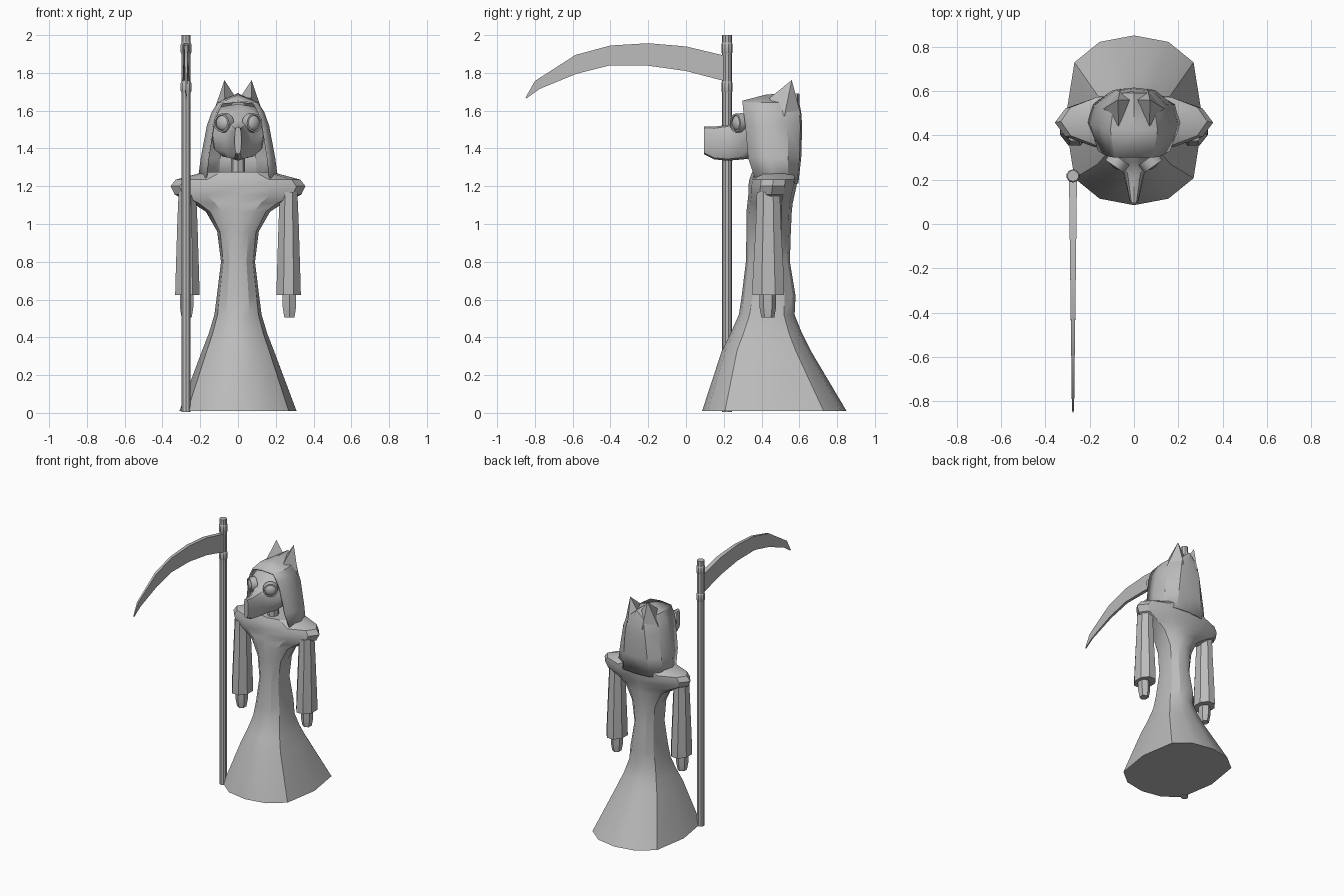
import bpy, bmesh
from math import sin, cos, pi, radians, copysign
from mathutils import Matrix, Vector

cube = bpy.data.objects.get("Cube")
if cube:
    bpy.data.objects.remove(cube, do_unlink=True)

grey = bpy.data.materials.new("plain grey")
grey.use_nodes = True
grey.diffuse_color = (0.5, 0.5, 0.5, 1)
grey.node_tree.nodes["Principled BSDF"].inputs["Base Color"].default_value = (0.5, 0.5, 0.5, 1)


def finish(name, bm, angle=30):
    """Turn a bmesh into a shaded object."""
    bmesh.ops.remove_doubles(bm, verts=bm.verts, dist=0.0005)
    bmesh.ops.recalc_face_normals(bm, faces=bm.faces)
    mesh = bpy.data.meshes.new(name)
    bm.to_mesh(mesh)
    bm.free()
    mesh.materials.append(grey)
    obj = bpy.data.objects.new(name, mesh)
    bpy.context.collection.objects.link(obj)
    bpy.ops.object.select_all(action="DESELECT")
    bpy.context.view_layer.objects.active = obj
    obj.select_set(True)
    bpy.ops.object.shade_smooth_by_angle(angle=radians(angle))
    return obj


def oval(cu, cv, ru, rv, n=12, pu=1.0, pv=1.0, turn=0.0):
    """Closed outline; powers below one make it boxier."""
    def bend(t, p):
        return 0.0 if abs(t) < 1e-6 else copysign(abs(t) ** p, t)
    angles = [2 * pi * i / n + turn for i in range(n)]
    return [(cu + ru * bend(sin(a), pu), cv - rv * bend(cos(a), pv)) for a in angles]


def loft(name, rings, closed=True, caps=True, angle=30):
    """Skin a stack of rings that share one point count."""
    bm = bmesh.new()
    rows = [[bm.verts.new(p) for p in r] for r in rings]
    n = len(rows[0])
    for a, b in zip(rows, rows[1:]):
        for i in range(n if closed else n - 1):
            j = (i + 1) % n
            bm.faces.new((a[i], a[j], b[j], b[i]))
    if caps:
        bm.faces.new(rows[0])
        bm.faces.new(rows[-1])
    return finish(name, bm, angle)


def column(name, cx, cy, rows, n=8, turn=0.0):
    """Upright part from (height, x radius, y radius) rows."""
    return loft(name, [[(x, y, z) for x, y in oval(cx, cy, rx, ry, n, turn=turn)]
                       for z, rx, ry in rows])


# Robe: skirt, waist and sloping shoulders (height, half width, front, back, boxiness)
robe = [
    (0.01, 0.31, 0.085, 0.85, 0.55), (0.33, 0.19, 0.19, 0.66, 0.6),
    (0.42, 0.155, 0.235, 0.615, 0.65), (0.52, 0.125, 0.28, 0.575, 0.7),
    (0.62, 0.112, 0.295, 0.58, 0.75), (0.80, 0.09, 0.317, 0.55, 0.8),
    (0.96, 0.11, 0.32, 0.555, 0.8), (1.065, 0.17, 0.32, 0.56, 0.9),
    (1.11, 0.24, 0.325, 0.565, 1), (1.155, 0.335, 0.33, 0.575, 1),
    (1.20, 0.357, 0.33, 0.585, 1), (1.235, 0.33, 0.335, 0.59, 1),
    (1.275, 0.18, 0.35, 0.59, 1),
]
loft("robe", [[(x, y, z) for x, y in oval(0, (f + b) / 2, w, (b - f) / 2, pv=p)]
              for z, w, f, b, p in robe])

# Sleeves and hands
for side, sx in (("left", 1), ("right", -1)):
    column(side + "_sleeve", sx * 0.268, 0.436, turn=pi / 8, rows=[
        (0.625, 0.07, 0.09), (0.70, 0.068, 0.09), (1.0, 0.058, 0.072), (1.17, 0.05, 0.066)])
    column(side + "_hand", sx * 0.272, 0.433, n=6, rows=[
        (0.505, 0.031, 0.034), (0.56, 0.041, 0.044), (0.66, 0.041, 0.044)])

# Neck
column("neck", 0, 0.42, [(1.24, 0.037, 0.045), (1.42, 0.037, 0.045)])

# Beaked mask (depth, half width, bottom, top)
mask = [
    (0.095, 0.018, 1.37, 1.515), (0.15, 0.03, 1.342, 1.515),
    (0.22, 0.045, 1.335, 1.525), (0.28, 0.072, 1.34, 1.55),
    (0.33, 0.135, 1.345, 1.60), (0.40, 0.143, 1.35, 1.635),
    (0.52, 0.10, 1.40, 1.60),
]
loft("beaked_mask", [[(x, y, z) for x, z in oval(0, (lo + hi) / 2, w, (hi - lo) / 2, pu=0.7, pv=0.7)]
                     for y, w, lo, hi in mask], angle=40)

# Goggles: a domed lens inside a raised rim
for side, sx in (("left", 1), ("right", -1)):
    place = Matrix.Translation((sx * 0.078, 0.275, 1.535)) @ Matrix.Rotation(sx * radians(35), 4, "Z")
    bm = bmesh.new()
    bmesh.ops.create_uvsphere(bm, u_segments=16, v_segments=8, radius=0.042)
    bmesh.ops.scale(bm, vec=(1, 0.6, 1), verts=bm.verts)
    bmesh.ops.transform(bm, matrix=place, verts=bm.verts)
    finish(side + "_lens", bm, 60)
    rim = []
    for r, d in ((0.040, 0.025), (0.040, -0.018), (0.049, -0.018), (0.052, 0.025)):
        rim.append([place @ Vector((x, d, z)) for x, z in oval(0, 0, r, r, 16)])
    loft(side + "_goggle_rim", rim + rim[:1], caps=False)


# Hood: U-shaped layers, open to the front, closing along a rising crown
def hood_layer(z, w, front, back):
    half = [(0.82, 0.0), (1.0, 0.42), (0.88, 0.75), (0.5, 0.97)]
    right = [(-w * u, front + (back - front) * v, z) for u, v in half]
    return right + [(0, back, z)] + [(-x, y, h) for x, y, h in reversed(right)]


layers = [hood_layer(*row) for row in (
    (1.215, 0.21, 0.375, 0.59), (1.35, 0.192, 0.33, 0.605),
    (1.52, 0.16, 0.315, 0.61), (1.59, 0.135, 0.305, 0.605), (1.64, 0.103, 0.30, 0.595))]
layers.append([(0, y, 1.648 + 0.04 * min(1, (y - 0.30) / 0.155)) for x, y, z in layers[-1]])
hood = loft("hood", layers, closed=False, caps=False)
shell = hood.modifiers.new("cloth thickness", "SOLIDIFY")
shell.thickness = 0.01
shell.offset = 0

# Pointed hood ears
for side, sx in (("left", 1), ("right", -1)):
    bm = bmesh.new()
    tip = bm.verts.new((sx * 0.072, 0.56, 1.762))
    base = [bm.verts.new((sx * x, y, z)) for x, y, z in (
        (0.07, 0.44, 1.665), (0.015, 0.56, 1.675), (0.06, 0.61, 1.57), (0.137, 0.52, 1.57))]
    bm.faces.new(base)
    for i in range(4):
        bm.faces.new((base[i], base[(i + 1) % 4], tip))
    finish(side + "_hood_ear", bm)

# Scythe pole with two collars
PX, PY = -0.275, 0.217
column("scythe_pole", PX, PY, [(0.005, 0.026, 0.026), (2.0, 0.026, 0.026)], n=10)
for label, low, high in (("lower", 1.695, 1.755), ("upper", 1.90, 1.96)):
    column(label + "_pole_collar", PX, PY, n=10, rows=[
        (low, 0.026, 0.026), (low + 0.01, 0.03, 0.03),
        (high - 0.01, 0.03, 0.03), (high, 0.026, 0.026)])

# Curved blade, thinning to its tip (depth and height of back and cutting edge)
blade = [
    (0.21, 1.89, 0.21, 1.755), (0, 1.94, 0, 1.81), (-0.2, 1.957, -0.2, 1.838),
    (-0.4, 1.945, -0.41, 1.838), (-0.585, 1.895, -0.58, 1.795),
    (-0.80, 1.757, -0.775, 1.715), (-0.85, 1.668, -0.845, 1.665),
]
sections = []
for i, (yt, zt, yb, zb) in enumerate(blade):
    t = 0.018 - 0.0025 * i
    sections.append([(PX - t, yt, zt), (PX + t, yt, zt), (PX + t, yb, zb), (PX - t, yb, zb)])
loft("scythe_blade", sections)
